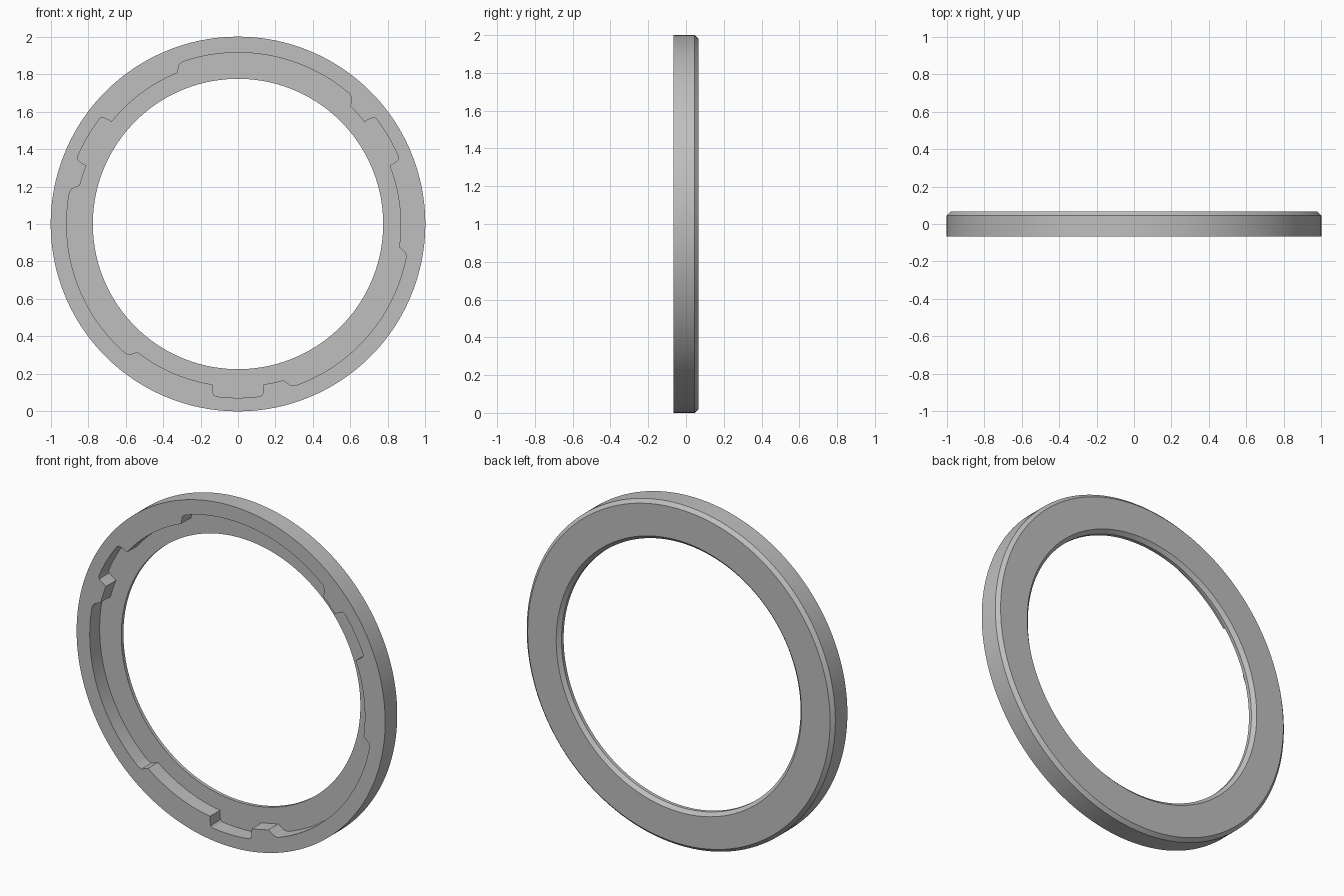
import bpy, bmesh, math

cube = bpy.data.objects.get("Cube")
if cube:
    bpy.data.objects.remove(cube, do_unlink=True)

# Ring dimensions
OUTER, HOLE, CHAMFER = 1.0, 0.775, 0.02
FRONT, FLOOR, BACK = -0.066, 0.026, 0.066

# Recess outline for one third of the ring: (degrees from notch centre, radius)
notch_half = [(7.4, 0.928), (8.2, 0.920), (8.5, 0.905), (9.0, 0.867)]
slot = [(16.3, 0.869), (17.2, 0.888), (18.0, 0.905), (19.5, 0.915),
        (78.8, 0.915), (80.3, 0.907), (81.0, 0.889), (81.8, 0.869)]
third = [(-a, r) for a, r in reversed(notch_half)] + notch_half + slot
third.append((120 + third[0][0], third[0][1]))

# Fill each span with short steps, then repeat it three times
outline = []
for turn in range(3):
    for (a0, r0), (a1, r1) in zip(third, third[1:]):
        steps = max(1, math.ceil((a1 - a0) / 1.5))
        for i in range(steps):
            t = i / steps
            angle = math.radians(30 + 120 * turn + a0 + (a1 - a0) * t)
            outline.append((angle, r0 + (r1 - r0) * t))

# Closed cross-section; None means the radius follows the recess outline
section = [(HOLE, FLOOR), (None, FLOOR), (None, FRONT), (OUTER, FRONT),
           (OUTER, BACK - CHAMFER), (OUTER - CHAMFER, BACK),
           (HOLE + CHAMFER, BACK), (HOLE, BACK - CHAMFER)]

bm = bmesh.new()
loops = []
for radius, y in section:
    loop = []
    for angle, recess in outline:
        r = recess if radius is None else radius
        loop.append(bm.verts.new((r * math.cos(angle), y, 1 + r * math.sin(angle))))
    loops.append(loop)

count = len(outline)
for k, loop in enumerate(loops):
    other = loops[(k + 1) % len(loops)]
    for i in range(count):
        j = (i + 1) % count
        bm.faces.new((loop[i], loop[j], other[j], other[i]))
bmesh.ops.recalc_face_normals(bm, faces=bm.faces)

mesh = bpy.data.meshes.new("bayonet_ring")
bm.to_mesh(mesh)
bm.free()
ring = bpy.data.objects.new("bayonet_ring", mesh)
bpy.context.collection.objects.link(ring)

# Plain grey material
grey = bpy.data.materials.new("grey")
grey.use_nodes = True
colour = (0.52, 0.52, 0.52, 1)
grey.diffuse_color = colour
grey.node_tree.nodes["Principled BSDF"].inputs["Base Color"].default_value = colour
mesh.materials.append(grey)

# Smooth curved walls, crisp edges
bpy.ops.object.select_all(action="DESELECT")
ring.select_set(True)
bpy.context.view_layer.objects.active = ring
bpy.ops.object.shade_smooth_by_angle(angle=math.radians(25))
